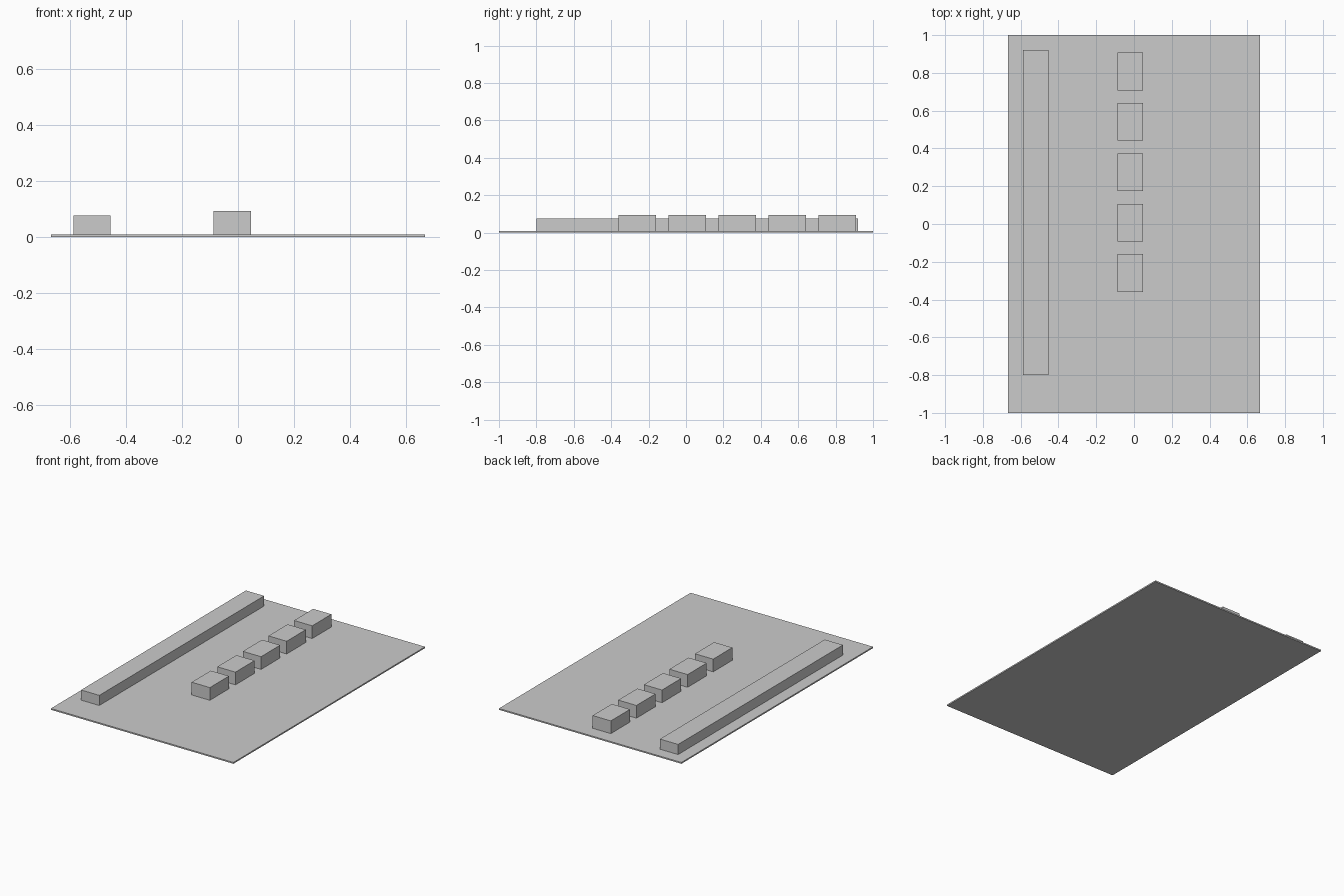
import bpy

default = bpy.data.objects.get("Cube")
if default:
    bpy.data.objects.remove(default, do_unlink=True)

# Single plain grey material
grey = bpy.data.materials.new("plain_grey")
grey.use_nodes = True
colour = (0.6, 0.6, 0.6, 1.0)
grey.diffuse_color = colour
grey.node_tree.nodes["Principled BSDF"].inputs["Base Color"].default_value = colour


def box(name, centre, size, bottom=0.0):
    """Flat-sided box resting at the given height."""
    bpy.ops.mesh.primitive_cube_add(
        size=1, location=(centre[0], centre[1], bottom + size[2] / 2))
    obj = bpy.context.object
    obj.name = name
    obj.scale = size
    bpy.ops.object.transform_apply(location=False, rotation=False, scale=True)
    obj.data.materials.append(grey)
    return obj


PLATE_TOP = 0.009

# Ground slab
box("base_plate", (0, 0), (1.333, 2.0, PLATE_TOP))

# Long low bar near the right edge
box("long_bar", (-0.52, 0.06), (0.133, 1.72, 0.067), PLATE_TOP)

# Row of five evenly spaced blocks
for i in range(5):
    box(f"row_block_{i + 1}", (-0.02, -0.26 + i * 0.267),
        (0.133, 0.2, 0.084), PLATE_TOP)
